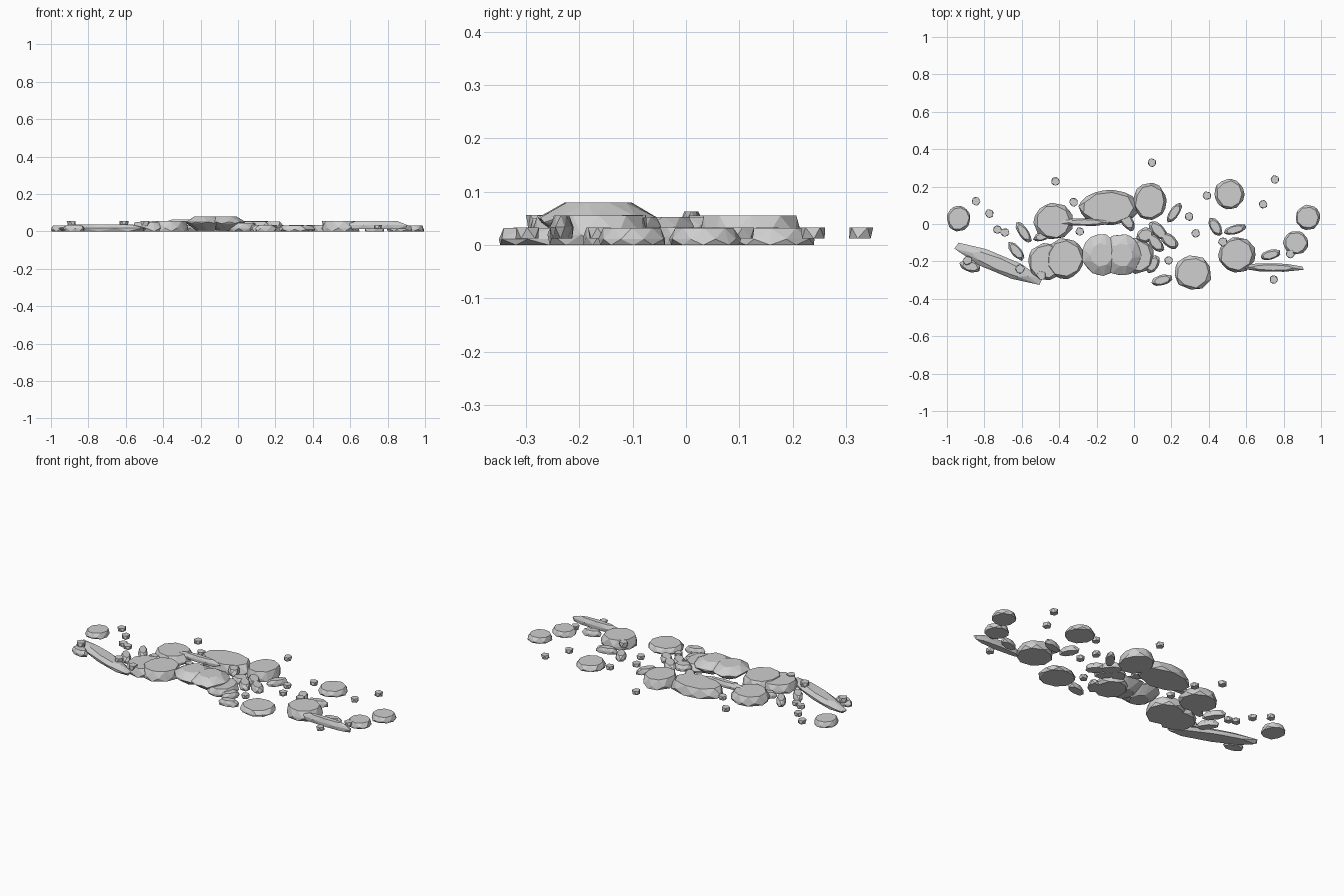
import bpy
import bmesh
import random
from math import cos, sin, pi, radians

if "Cube" in bpy.data.objects:
    bpy.data.objects.remove(bpy.data.objects["Cube"], do_unlink=True)

random.seed(11)

# Single stone colour
stone = bpy.data.materials.new("grey_stone")
stone.use_nodes = True
grey = (0.62, 0.62, 0.62, 1)
stone.diffuse_color = grey
stone.node_tree.nodes["Principled BSDF"].inputs["Base Color"].default_value = grey

# Side profiles from base to top, as (radius, height)
SLAB = ((0.97, 0), (1, 0.35), (0.86, 1))
CHIP = ((0.96, 0), (1, 0.5), (0.75, 1))
SHARD = ((0.88, 0), (1, 0.5), (0.62, 1))
PEBBLE = ((0.95, 0), (1, 1))
LOBE = ((0.5, 0), (0.97, 0.5), (1, 0.62), (0.55, 1))


def rock(name, x, y, rx, ry, bottom, top, profile, angle=0, sides=9, jitter=0.05):
    """Chipped stone: jittered rings wrapped in a convex hull."""
    bm = bmesh.new()
    turn = radians(angle)
    for level, (radius, height) in enumerate(profile):
        for i in range(sides):
            a = 2 * pi * (i + 0.5 * (level % 2) + random.uniform(-jitter, jitter) * 2) / sides
            r = radius * (1 + random.uniform(-jitter, jitter))
            u, v = rx * r * cos(a), ry * r * sin(a)
            z = bottom + (top - bottom) * height
            bm.verts.new((x + u * cos(turn) - v * sin(turn),
                          y + u * sin(turn) + v * cos(turn), z))
    bmesh.ops.convex_hull(bm, input=bm.verts)
    loose = [v for v in bm.verts if not v.link_faces]
    bmesh.ops.delete(bm, geom=loose, context='VERTS')
    bmesh.ops.dissolve_limit(bm, angle_limit=radians(2), verts=bm.verts, edges=bm.edges)
    bmesh.ops.recalc_face_normals(bm, faces=bm.faces)
    mesh = bpy.data.meshes.new(name)
    bm.to_mesh(mesh)
    bm.free()
    mesh.materials.append(stone)
    obj = bpy.data.objects.new(name, mesh)
    bpy.context.collection.objects.link(obj)


# Broad flat boulders: x, y, half width, half depth, top
boulders = [
    (-.938, .03, .063, .07, .032), (-.43, .015, .105, .1, .052),
    (.085, .12, .09, .1, .055), (.51, .16, .08, .08, .032),
    (.93, .035, .067, .067, .032), (.865, -.1, .067, .063, .032),
    (.55, -.165, .1, .095, .055), (.315, -.26, .1, .093, .032),
    (-.47, -.2, .1, .1, .05), (-.37, -.185, .105, .11, .055),
    (.02, -.17, .085, .095, .045),
]
for x, y, rx, ry, top in boulders:
    rock("flat_boulder", x, y, rx, ry, 0, top, SLAB)

# Large back slab, and the domed front slab as two merged lobes
rock("back_slab", -.135, .09, .16, .095, 0, .055, SLAB)
for x in (-.175, -.065):
    rock("domed_slab_lobe", x, -.165, .103, .113, .005, .08, LOBE)

# Long thin shards
rock("left_shard", -.72, -.215, .265, .05, 0, .037, SHARD, -23, 8, .03)
rock("middle_shard", -.26, .01, .155, .021, .03, .063, SHARD, 0, 8, .03)
rock("right_shard", .74, -.233, .178, .023, .012, .055, SHARD, -1, 8, .03)

# Oval chips: x, y, half length, half width, angle
chips = [
    (-.59, -.045, .066, .026, -55), (-.63, -.145, .062, .027, -50),
    (-.875, -.225, .058, .032, -15), (-.49, -.065, .05, .025, 20),
    (-.04, .02, .067, .032, -55), (.215, .06, .062, .026, 55),
    (.13, -.035, .067, .033, -45), (.06, -.06, .05, .04, 20),
    (.115, -.1, .062, .032, -50), (.19, -.09, .058, .033, -40),
    (.1, -.215, .053, .032, 60), (.15, -.3, .058, .028, 15),
    (.435, -.015, .055, .03, -60), (.54, -.03, .063, .025, 15),
    (.73, -.165, .056, .026, 15),
]
for x, y, rx, ry, angle in chips:
    lift = 0.02 if abs(x) < 0.2 and y > -0.2 else 0
    rock("oval_chip", x, y, rx, ry, lift, lift + .033, CHIP, angle, 7)

# Small pebbles on the ground
pebbles = [
    (-.42, .228), (-.845, .122), (-.773, .056), (-.73, -.03), (-.69, -.045),
    (-.323, .117), (-.29, -.04), (.096, .328), (.39, .152), (.69, .105),
    (.753, .238), (.295, .04), (.33, -.05), (.185, -.195), (.747, -.297),
    (.835, -.16),
]
for x, y in pebbles:
    rock("pebble", x, y, .023, .024, .012, .033, PEBBLE, random.uniform(0, 90), 5)

# Pebbles resting on larger stones
for x, y in [(-.89, -.195), (-.61, -.24), (-.495, -.275), (.475, -.095)]:
    rock("raised_pebble", x, y, .025, .025, .03, .056, PEBBLE, random.uniform(0, 90), 5)
